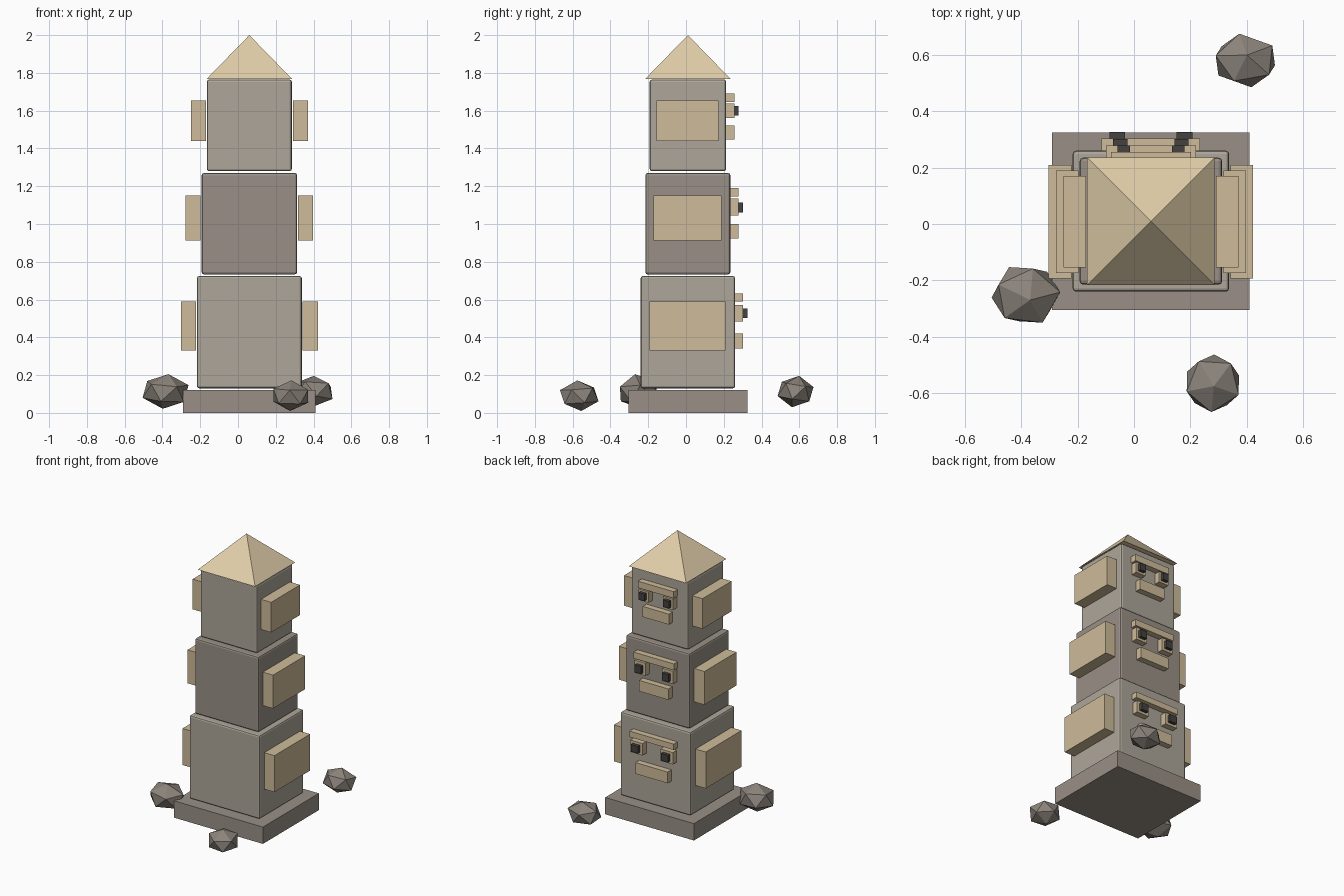
import bpy, bmesh
from math import radians
from mathutils import Vector, Euler

if "Cube" in bpy.data.objects:
    bpy.data.objects.remove(bpy.data.objects["Cube"])

CX, CY = 0.06, 0.01  # tower axis


def mat(name, c):
    m = bpy.data.materials.new(name)
    m.diffuse_color = (*c, 1)
    m.use_nodes = True
    m.node_tree.nodes["Principled BSDF"].inputs["Base Color"].default_value = m.diffuse_color
    return m


LIGHT = mat("light_stone", (0.42, 0.38, 0.32))
DARK = mat("dark_stone", (0.32, 0.28, 0.24))
SAND = mat("sandstone", (0.62, 0.50, 0.32))
ROOF = mat("pale_sandstone", (0.75, 0.62, 0.40))
BLACK = mat("pupil_stone", (0.06, 0.055, 0.05))
ROCK = mat("rock", (0.26, 0.23, 0.20))


def finish(bm, name, m):
    me = bpy.data.meshes.new(name)
    bm.to_mesh(me)
    bm.free()
    me.materials.append(m)
    ob = bpy.data.objects.new(name, me)
    bpy.context.collection.objects.link(ob)
    return ob


def box(name, x, y, z, m, bevel=0):
    """Box from (min, max) pairs, with an optional chamfer."""
    bm = bmesh.new()
    bmesh.ops.create_cube(bm, size=1)
    for v in bm.verts:
        v.co = Vector([r[0] if c < 0 else r[1] for r, c in zip((x, y, z), v.co)])
    ob = finish(bm, name, m)
    if bevel:
        b = ob.modifiers.new("chamfer", 'BEVEL')
        b.width, b.segments = bevel, 2
    return ob


def span(c, width):
    return (c - width / 2, c + width / 2)


# plinth
box("plinth", (-0.29, 0.41), (-0.305, 0.325), (0, 0.12), DARK)

# stacked heads: width, depth, z range, stone, ear z, brow z, eye z, pupil z, mouth z
heads = [
    ("lower", 0.555, 0.50, (0.13, 0.725), LIGHT, (0.33, 0.59), (0.59, 0.632), (0.485, 0.57), (0.502, 0.553), (0.34, 0.42)),
    ("middle", 0.505, 0.45, (0.733, 1.27), DARK, (0.912, 1.15), (1.145, 1.19), (1.045, 1.135), (1.062, 1.115), (0.922, 1.0)),
    ("upper", 0.45, 0.405, (1.28, 1.765), LIGHT, (1.44, 1.655), (1.645, 1.692), (1.56, 1.637), (1.575, 1.625), (1.447, 1.522)),
]
for n, w, d, z, stone, ear, brow, eye, pupil, mouth in heads:
    box(n + "_head", span(CX, w), span(CY, d), z, stone, 0.012)
    face = CY + d / 2
    relief = (face - 0.003, face + 0.043)
    # brow and mouth on the back face
    box(n + "_brow", span(CX, 0.63 * w), relief, brow, SAND)
    box(n + "_mouth", span(CX, 0.46 * w), relief, mouth, SAND)
    for side, s in (("left", -1), ("right", 1)):
        # ear slab, eye and pupil on each side
        box(f"{n}_{side}_ear", span(CX + s * (w / 2 + 0.045), 0.08), span(CY - 0.002, 0.805 * d), ear, SAND)
        ex = CX + s * 0.215 * w
        box(f"{n}_{side}_eye", span(ex, 0.175 * w), relief, eye, SAND)
        box(f"{n}_{side}_pupil", span(ex, 0.1 * w), (face + 0.04, face + 0.066), pupil, BLACK)

# pyramid roof
bm = bmesh.new()
h = 0.226
base = [bm.verts.new((CX + i * h, CY + j * h, 1.768)) for i, j in ((-1, -1), (1, -1), (1, 1), (-1, 1))]
tip = bm.verts.new((CX, CY, 2.0))
bm.faces.new(base[::-1])
for i in range(4):
    bm.faces.new((base[i], base[(i + 1) % 4], tip))
finish(bm, "roof", ROOF)


# loose rocks: tilted icosahedra fitted to their extents
def rock(name, x, y, z, rot):
    bm = bmesh.new()
    bmesh.ops.create_icosphere(bm, subdivisions=1, radius=1)
    r = Euler([radians(a) for a in rot]).to_matrix()
    for v in bm.verts:
        v.co = r @ v.co
    for i, (a, b) in enumerate((x, y, z)):
        vals = [v.co[i] for v in bm.verts]
        lo, hi = min(vals), max(vals)
        for v in bm.verts:
            v.co[i] = a + (v.co[i] - lo) / (hi - lo) * (b - a)
    finish(bm, name, ROCK)


rock("rock_left", (-0.505, -0.262), (-0.35, -0.153), (0.022, 0.205), (10, 5, 10))
rock("rock_front", (0.187, 0.372), (-0.667, -0.463), (0.01, 0.172), (5, -3, 50))
rock("rock_back", (0.29, 0.5), (0.485, 0.675), (0.03, 0.196), (-8, 8, 30))
